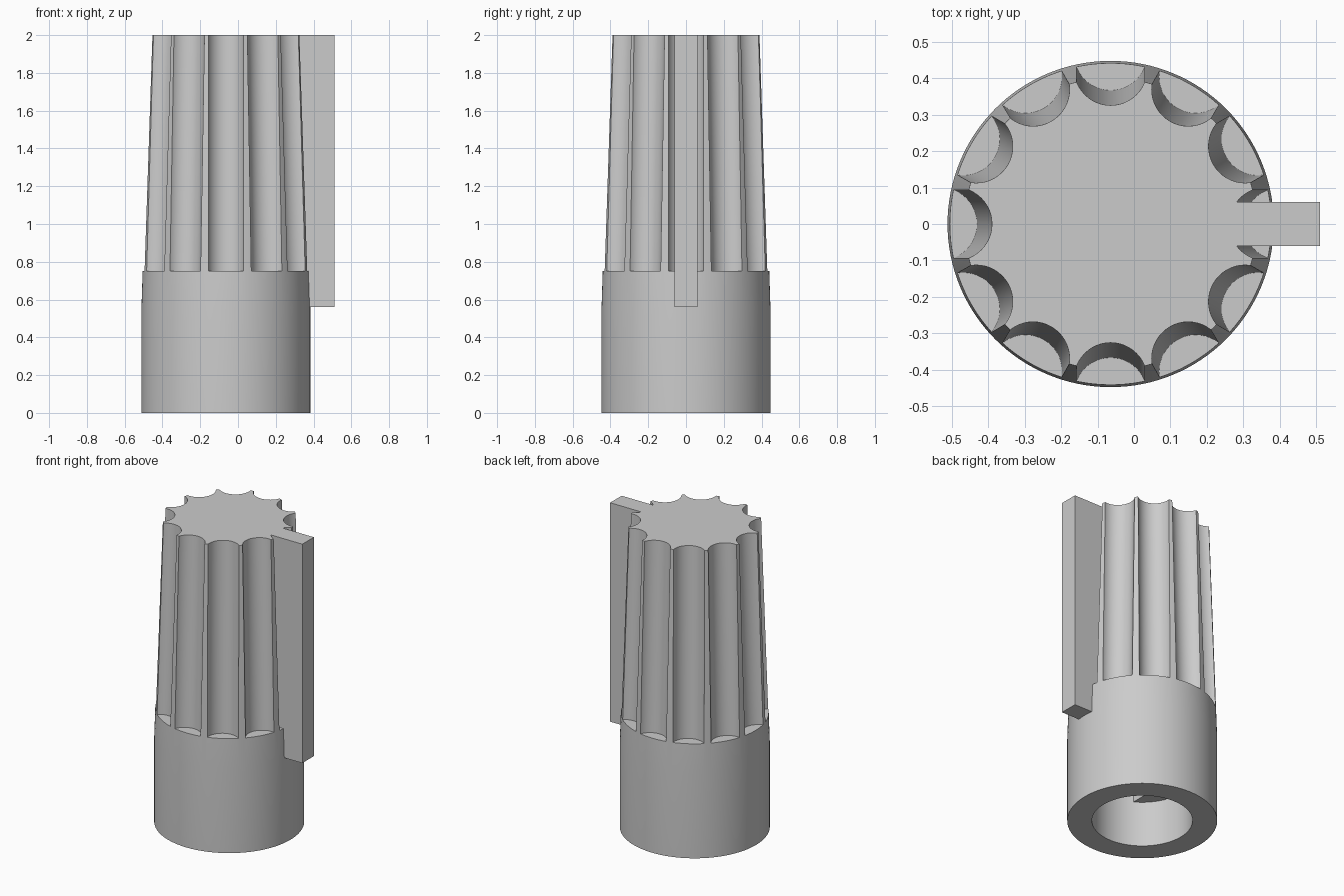
import bpy, bmesh
from math import cos, sin, pi, radians, sqrt
from mathutils import Vector

if "Cube" in bpy.data.objects:
    bpy.data.objects.remove(bpy.data.objects["Cube"], do_unlink=True)

AXIS_X = -0.064          # knob axis, offset because the pointer sticks out
TOP, TAPER_Z, FLUTE_Z = 2.0, 0.56, 0.75
R_BASE, R_TOP = 0.447, 0.40
BORE_R, FLAT_X, FLAT_Z, BORE_TOP = 0.30, -0.15, 0.30, 1.2
FLUTES, FLUTE_R = 12, 0.10

grey = bpy.data.materials.new("plain grey")
grey.use_nodes = True
grey.diffuse_color = (0.6, 0.6, 0.6, 1)
grey.node_tree.nodes["Principled BSDF"].inputs["Base Color"].default_value = (0.6, 0.6, 0.6, 1)


def ring(radius, cx=0.0, sides=128):
    return [(cx + radius * cos(2 * pi * i / sides), radius * sin(2 * pi * i / sides))
            for i in range(sides)]


def loft(bm, sections):
    """Skin a closed solid through (outline, z) sections of equal point count."""
    loops = [[bm.verts.new((x, y, z)) for x, y in pts] for pts, z in sections]
    n = len(loops[0])
    for low, high in zip(loops, loops[1:]):
        for i in range(n):
            j = (i + 1) % n
            bm.faces.new((low[i], low[j], high[j], high[i]))
    bm.faces.new(loops[0][::-1])
    bm.faces.new(loops[-1])
    return [v for loop in loops for v in loop]


def make_object(name, bm):
    bmesh.ops.recalc_face_normals(bm, faces=bm.faces)
    mesh = bpy.data.meshes.new(name)
    bm.to_mesh(mesh)
    bm.free()
    mesh.materials.append(grey)
    obj = bpy.data.objects.new(name, mesh)
    obj.location.x = AXIS_X
    bpy.context.collection.objects.link(obj)
    return obj


def solid(name, sections):
    bm = bmesh.new()
    loft(bm, sections)
    return make_object(name, bm)


def combine(target, tool, operation):
    """Apply a boolean and discard the tool object."""
    bpy.context.view_layer.objects.active = target
    mod = target.modifiers.new(operation, 'BOOLEAN')
    mod.operation, mod.solver, mod.object = operation, 'EXACT', tool
    bpy.ops.object.modifier_apply(modifier=mod.name)
    bpy.data.objects.remove(tool, do_unlink=True)


# Body: straight collar, then a slight taper to the top
knob = solid("knob_body", [(ring(R_BASE), 0), (ring(R_BASE), TAPER_Z), (ring(R_TOP), TOP)])

# Flutes: round grooves leaning inward with the taper
slope = (R_BASE - R_TOP) / (TOP - TAPER_Z)
bm = bmesh.new()
for k in range(FLUTES):
    top_z = TOP + 0.1
    low_c = 0.466
    verts = loft(bm, [(ring(FLUTE_R, low_c, 48), FLUTE_Z),
                      (ring(FLUTE_R, low_c - slope * (top_z - FLUTE_Z), 48), top_z)])
    a = 2 * pi * k / FLUTES
    for v in verts:
        x, y, z = v.co
        v.co = Vector((x * cos(a) - y * sin(a), x * sin(a) + y * cos(a), z))
combine(knob, make_object("flute_cutter", bm), 'DIFFERENCE')

# Shaft bore: round entry, then a flat-sided upper length
combine(knob, solid("bore_cutter", [(ring(BORE_R), -0.1), (ring(BORE_R), FLAT_Z)]), 'DIFFERENCE')
half = sqrt(BORE_R ** 2 - FLAT_X ** 2)
d_shape = [(FLAT_X, -half)] + [p for p in ring(BORE_R)[64:] + ring(BORE_R)[:64]
                               if p[0] > FLAT_X + 0.001] + [(FLAT_X, half)]
combine(knob, solid("flat_bore_cutter", [(d_shape, FLAT_Z - 0.05), (d_shape, BORE_TOP)]), 'DIFFERENCE')

# Pointer: upright fin along one side
fin = [(0.32, -0.06), (0.574, -0.06), (0.574, 0.06), (0.32, 0.06)]
combine(knob, solid("pointer_fin", [(fin, TAPER_Z), (fin, TOP)]), 'UNION')

# Smooth round walls, crisp edges
bpy.ops.object.select_all(action='DESELECT')
knob.select_set(True)
bpy.context.view_layer.objects.active = knob
bpy.ops.object.shade_smooth_by_angle(angle=radians(25))
